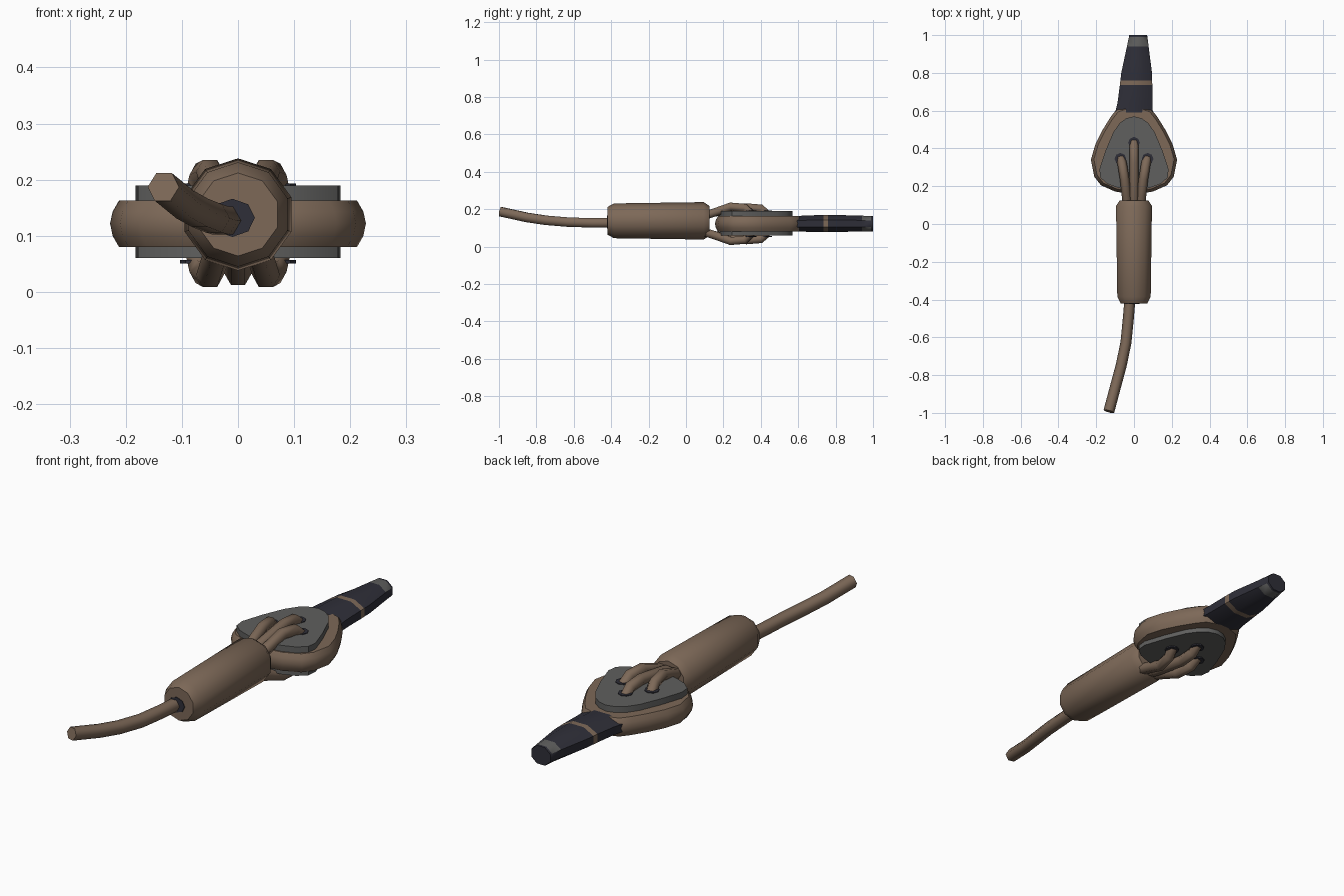
import bpy, bmesh, math
from mathutils import Vector

if "Cube" in bpy.data.objects:
    bpy.data.objects.remove(bpy.data.objects["Cube"])

def material(name, rgb):
    m = bpy.data.materials.new(name)
    m.diffuse_color = (*rgb, 1)
    m.use_nodes = True
    m.node_tree.nodes["Principled BSDF"].inputs["Base Color"].default_value = m.diffuse_color
    return m

BROWN = material("brown leather", (0.205, 0.14, 0.097))
GREY = material("grey metal", (0.115, 0.115, 0.112))
DARK = material("dark wrap", (0.028, 0.028, 0.04))
MID = 0.122  # height of the centre plane

def loft(name, rings, mats, smooth=40, rule=None):
    """Skin a list of closed rings and cap both ends."""
    bm = bmesh.new()
    loops = [[bm.verts.new(p) for p in r] for r in rings]
    n = len(loops[0])
    for a, b in zip(loops, loops[1:]):
        for i in range(n):
            bm.faces.new((a[i], a[(i + 1) % n], b[(i + 1) % n], b[i]))
    bm.faces.new(loops[0])
    bm.faces.new(loops[-1])
    bmesh.ops.recalc_face_normals(bm, faces=bm.faces)
    if rule:
        for f in bm.faces:
            f.material_index = rule(f)
    me = bpy.data.meshes.new(name)
    bm.to_mesh(me)
    bm.free()
    for m in mats:
        me.materials.append(m)
    ob = bpy.data.objects.new(name, me)
    bpy.context.collection.objects.link(ob)
    bpy.ops.object.select_all(action='DESELECT')
    ob.select_set(True)
    bpy.context.view_layer.objects.active = ob
    bpy.ops.object.shade_smooth_by_angle(angle=math.radians(smooth))
    return ob

def y_ring(x, y, z, rx, rz, n, turn=0.0):
    return [(x + rx * math.cos(turn + math.tau * i / n), y,
             z + rz * math.sin(turn + math.tau * i / n)) for i in range(n)]

def tube(name, path, r, n=6):
    """Tube along a path, rings square to the path."""
    pts = [Vector(p) for p in path]
    rings = []
    for i, p in enumerate(pts):
        t = (pts[min(i + 1, len(pts) - 1)] - pts[max(i - 1, 0)]).normalized()
        u = t.cross(Vector((0, 0, 1))).normalized()
        v = u.cross(t)
        rings.append([p + r * (math.cos(math.tau * k / n) * u + math.sin(math.tau * k / n) * v)
                      for k in range(n)])
    return loft(name, rings, [BROWN], 70)

def outline(half, z, s=1.0, cy=0.38):
    """Mirror a half outline in x, scaled about its middle."""
    full = half + [(-x, y) for x, y in half[-2:0:-1]]
    return [(x * s, cy + (y - cy) * s, z) for x, y in full]

# trailing cord
tube("tail_cord", [(-.02, -.38, .127), (-.03, -.5, .127), (-.043, -.63, .131), (-.068, -.75, .141),
                   (-.095, -.85, .156), (-.133, -.992, .187)], 0.029)

# grip sleeve with chamfered ends
loft("grip_sleeve", [y_ring(0, y, .138, r, r, 10, math.pi / 2) for y, r in
     ((-.42, .074), (-.385, .093), (.095, .1), (.125, .08))], [BROWN], 35)
loft("sleeve_opening", [y_ring(-.01, y, .132, .04, .034, 8) for y in (-.423, -.418)], [DARK])

# teardrop body
body = [(0, .64), (.09, .61), (.125, .565), (.165, .5), (.205, .42), (.228, .34),
        (.21, .25), (.175, .205), (.10, .172), (0, .155)]
loft("teardrop_body", [outline(body, .08, .93), outline(body, .1, .98), outline(body, MID),
     outline(body, .143, .98), outline(body, .163, .93)], [BROWN], 50)

# plate showing on both faces
plate = [(0, .57), (.04, .56), (.075, .535), (.11, .485), (.15, .39), (.183, .29),
         (.178, .245), (.14, .212), (.08, .19), (0, .178)]
loft("inset_plate", [outline(plate, .06), outline(plate, .19)], [GREY], 40)

# wrapped neck with a brown band and a grey end
def neck_rule(f):
    y = f.calc_center_median().y
    if .735 < y < .76:
        return 1
    return 2 if .935 < y < .99 and abs(f.normal.z) > .5 else 0

loft("wrapped_neck", [y_ring(x, y, z, rx, rz, 8, math.pi / 8) for x, y, z, rx, rz in (
     (.0, .59, MID, .108, .045), (.005, .64, .123, .1, .047), (.011, .735, .124, .093, .049),
     (.012, .76, .124, .091, .049), (.014, .8, .124, .088, .049),
     (.02, .94, .123, .062, .046), (.022, .99, .122, .053, .045), (.022, 1.0, .122, .051, .044))],
     [DARK, BROWN, GREY], 50, neck_rule)

# lacing cords and their holes, above and below
for side, label in ((1, "top"), (-1, "bottom")):
    for k in (-1, 0, 1):
        end = .34 if k else .425
        lift = .092 if k else .088
        path = [(k * .035, .09, .04), (k * .04, .15, .06), (k * .05, end - .1, lift),
                (k * .062, end - .025, lift - .006), (k * .07, end + .01, .05)]
        tube(f"{label}_lace_{k + 2}", [(x, y, MID + side * h) for x, y, h in path], .025)
        c = (k * .072, end + .005)
        zs = (MID + side * .065, MID + side * .071)
        loft(f"{label}_lace_hole_{k + 2}", [[(c[0] + .031 * math.cos(math.tau * i / 8),
             c[1] + .031 * math.sin(math.tau * i / 8), z) for i in range(8)] for z in zs], [DARK])
